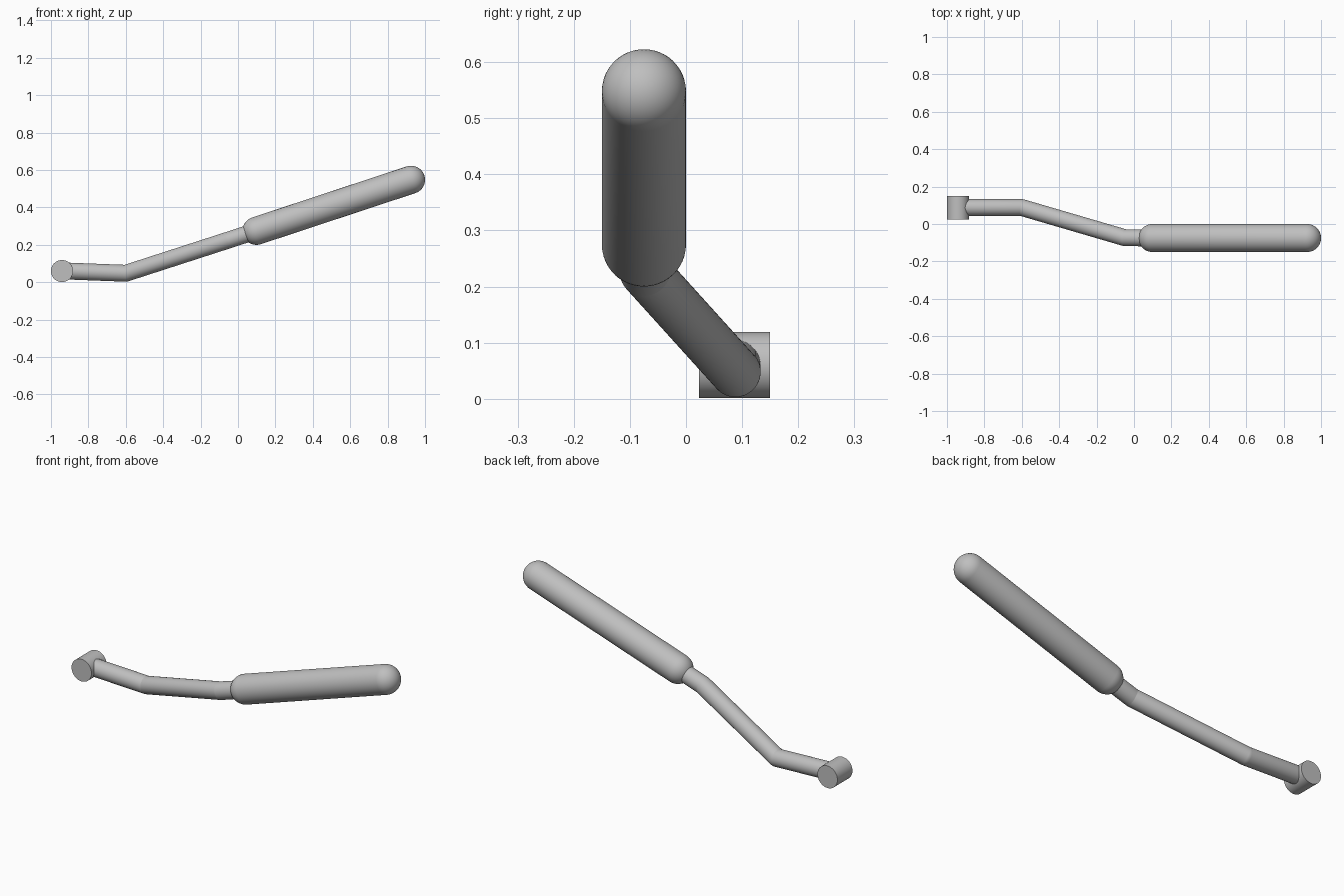
import bpy
import bmesh
import math
from mathutils import Vector, Matrix

cube = bpy.data.objects.get("Cube")
if cube:
    bpy.data.objects.remove(cube, do_unlink=True)

grey = bpy.data.materials.new("plain grey")
grey.use_nodes = True
grey.diffuse_color = (0.52, 0.52, 0.52, 1)
grey.node_tree.nodes["Principled BSDF"].inputs["Base Color"].default_value = (0.52, 0.52, 0.52, 1)


def add_object(name, bm):
    mesh = bpy.data.meshes.new(name)
    bmesh.ops.recalc_face_normals(bm, faces=bm.faces)
    bm.to_mesh(mesh)
    bm.free()
    mesh.materials.append(grey)
    obj = bpy.data.objects.new(name, mesh)
    bpy.context.collection.objects.link(obj)
    bpy.ops.object.select_all(action="DESELECT")
    obj.select_set(True)
    bpy.context.view_layer.objects.active = obj
    bpy.ops.object.shade_smooth_by_angle(angle=math.radians(40))
    return obj


def capsule(name, start, end, radius):
    """Round-ended rod: a sphere stretched apart at its equator."""
    start, end = Vector(start), Vector(end)
    axis = end - start
    bm = bmesh.new()
    bmesh.ops.create_uvsphere(bm, u_segments=48, v_segments=24, radius=radius)
    equator = [e for e in bm.edges if all(abs(v.co.z) < 1e-5 for v in e.verts)]
    bmesh.ops.split_edges(bm, edges=equator)
    for face in bm.faces:
        if face.calc_center_median().z > 0:
            for v in face.verts:
                v.tag = True
    for v in bm.verts:
        if v.tag:
            v.co.z += axis.length
    rims = [e for e in bm.edges if e.is_boundary]
    bmesh.ops.bridge_loops(bm, edges=rims)
    turn = axis.to_track_quat("Z", "Y").to_matrix().to_4x4()
    bm.transform(Matrix.Translation(start) @ turn)
    return add_object(name, bm)


# Pivot hub lying front to back
bm = bmesh.new()
bmesh.ops.create_cone(bm, cap_ends=True, segments=48, radius1=0.059, radius2=0.059, depth=0.127)
bm.transform(Matrix.Translation((-0.941, 0.0865, 0.06)) @ Matrix.Rotation(math.pi / 2, 4, "X"))
add_object("pivot_hub", bm)

# Bent shaft with rounded elbows
path = [(-0.941, 0.088, 0.061), (-0.6, 0.088, 0.048), (-0.05, -0.073, 0.226), (0.1, -0.075, 0.275)]
names = ["shaft_lower", "shaft_middle", "shaft_upper"]
for name, a, b in zip(names, path, path[1:]):
    capsule(name, a, b, 0.045)

# Thick round-ended handle grip
capsule("handle_grip", (0.099, -0.075, 0.275), (0.925, -0.075, 0.548), 0.075)
